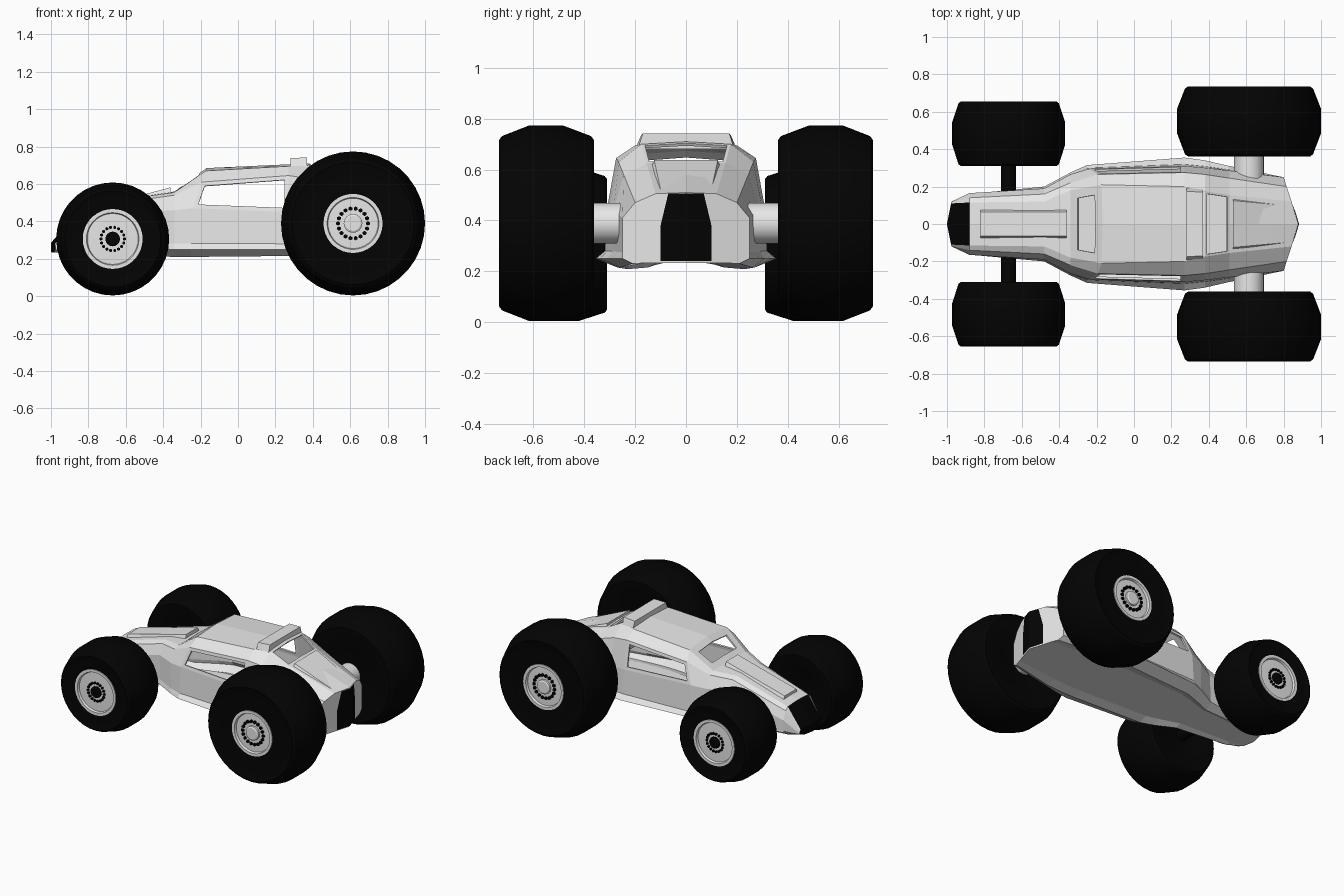
import bpy, bmesh, math
from mathutils import Vector, Matrix

default = bpy.data.objects.get("Cube")
if default:
    bpy.data.objects.remove(default)


def make_material(name, value):
    mat = bpy.data.materials.new(name)
    mat.use_nodes = True
    color = (value, value, value, 1)
    mat.diffuse_color = color
    shader = next(n for n in mat.node_tree.nodes if n.type == "BSDF_PRINCIPLED")
    shader.inputs["Base Color"].default_value = color
    return mat


light_grey = make_material("light_grey", 0.8)
black = make_material("black", 0.001)


def finish(bm, name, materials, smooth=False):
    bmesh.ops.recalc_face_normals(bm, faces=bm.faces[:])
    mesh = bpy.data.meshes.new(name)
    bm.to_mesh(mesh)
    bm.free()
    for mat in materials:
        mesh.materials.append(mat)
    obj = bpy.data.objects.new(name, mesh)
    bpy.context.collection.objects.link(obj)
    if smooth:
        bpy.ops.object.select_all(action="DESELECT")
        obj.select_set(True)
        bpy.context.view_layer.objects.active = obj
        bpy.ops.object.shade_smooth_by_angle(angle=math.radians(25))
    return obj


# Body stations: x, lean, bow, then (half width, height) of
# floor, sill, belt, window top and roof edge, then crown height
stations = [
    (-.95, 0, -.05, (.08, .235), (.10, .245), (.12, .255), (.118, .265), (.11, .28), .285),
    (-.88, 0, 0, (.12, .225), (.16, .25), (.165, .34), (.14, .40), (.115, .42), .425),
    (-.48, 0, 0, (.15, .215), (.2, .25), (.19, .45), (.16, .52), (.12, .535), .54),
    (-.34, 0, 0, (.21, .21), (.275, .25), (.265, .46), (.22, .54), (.18, .555), .56),
    (-.25, .35, 0, (.24, .21), (.315, .25), (.295, .47), (.265, .61), (.21, .67), .685),
    (.27, 0, 0, (.27, .215), (.355, .25), (.31, .45), (.275, .645), (.20, .695), .705),
    (.38, 0, 0, (.27, .215), (.34, .25), (.30, .45), (.265, .63), (.175, .70), .71),
    (.51, 0, 0, (.26, .215), (.31, .25), (.285, .44), (.245, .58), (.155, .625), .63),
    (.80, .06, .075, (.21, .23), (.25, .25), (.25, .41), (.2, .47), (.12, .505), .51),
]


def place(station, y, z):
    x, lean, bow = station[:3]
    return Vector((x + lean * max(0, z - .45) + bow * (1 - abs(y) / .25), y, z))


def build_body():
    bm = bmesh.new()
    rings = []
    for st in stations:
        floor, sill, belt = Vector(st[3]), Vector(st[4]), Vector(st[5])
        # raised centre floor, and ledge on top of the sill
        keel = max(floor.y, .233)
        skirt = (sill.lerp(belt, .8).x, sill.lerp(belt, .15).y)
        half = [(0, keel), (floor.x * .75, keel), st[3], st[4], skirt, *st[5:8], (0, st[8])]
        ring = half + [(-y, z) for y, z in reversed(half[1:-1])]
        rings.append([bm.verts.new(place(st, y, z)) for y, z in ring])
    count = len(rings[0])
    panels = {}
    for s in range(len(rings) - 1):
        for k in range(count):
            n = (k + 1) % count
            face = bm.faces.new((rings[s][k], rings[s][n], rings[s + 1][n], rings[s + 1][k]))
            strip = min(k, count - 1 - k)
            panels.setdefault((s, strip), []).append(face)
            # dark nose panel
            if s == 0 and strip == 7:
                face.material_index = 1
    # nose and tail caps, each split on the centre line
    mid = count // 2
    for ring, shade in ((rings[0], 1), (rings[-1], 0)):
        for part in (ring[:mid + 1], ring[mid:] + ring[:1]):
            bm.faces.new(part).material_index = shade
    bmesh.ops.recalc_face_normals(bm, faces=bm.faces[:])
    # open windscreen, side windows and rear window
    for key, rim in (((3, 7), .048), ((4, 5), .022), ((6, 7), .012)):
        faces = panels[key]
        bmesh.ops.inset_region(bm, faces=faces, thickness=rim, use_even_offset=True)
        bmesh.ops.delete(bm, geom=faces, context="FACES")
    body = finish(bm, "body_shell", [light_grey, black])
    shell = body.modifiers.new("panel_thickness", "SOLIDIFY")
    shell.thickness = .012
    shell.offset = -1


def slab(name, ends, mat):
    # block between two ends: x, base half width, top half width, base z, top z
    bm = bmesh.new()
    loops = []
    for x, wide, narrow, low, high in ends:
        corners = ((-wide, low), (wide, low), (narrow, high), (-narrow, high))
        loops.append([bm.verts.new((x, y, z)) for y, z in corners])
    a, b = loops
    bm.faces.new(a)
    bm.faces.new(b)
    for k in range(4):
        n = (k + 1) % 4
        bm.faces.new((a[k], a[n], b[n], b[k]))
    return finish(bm, name, [mat])


def build_tail_panel():
    bm = bmesh.new()
    tail = stations[-1]
    outline = ((0, .24), (.10, .24), (.10, .38), (.07, .505), (0, .507))
    for side in (-1, 1):
        points = [place(tail, side * y, z) + Vector((.004, 0, 0)) for y, z in outline]
        bm.faces.new([bm.verts.new(p) for p in points])
    bmesh.ops.remove_doubles(bm, verts=bm.verts[:], dist=.0001)
    finish(bm, "tail_panel", [black])


def lathe(name, profile, x, z, side, mat, steps=36):
    # revolve (radius, y) points around the wheel axis
    bm = bmesh.new()
    verts = [bm.verts.new((r, side * y, 0)) for r, y in profile]
    edges = [bm.edges.new(pair) for pair in zip(verts, verts[1:])]
    bmesh.ops.spin(bm, geom=verts + edges, cent=(0, 0, 0), axis=(0, 1, 0),
                   angle=math.tau, steps=steps, use_merge=True)
    bmesh.ops.remove_doubles(bm, verts=bm.verts[:], dist=.0001)
    bmesh.ops.translate(bm, verts=bm.verts[:], vec=(x, 0, z))
    return finish(bm, name, [mat], True)


def bolts(name, x, z, y, ring, size, mat, count=18):
    bm = bmesh.new()
    for k in range(count):
        a = math.tau * k / count
        where = Matrix.Translation((x + ring * math.cos(a), y, z + ring * math.sin(a)))
        bmesh.ops.create_cone(bm, cap_ends=True, segments=6, radius1=size, radius2=size,
                              depth=.016, matrix=where @ Matrix.Rotation(math.pi / 2, 4, "X"))
    finish(bm, name, [mat])


# Profiles as fractions of tyre radius and tyre width
tyre_shape = [(0, .05), (.45, .04), (.5, .02), (.85, 0), (.89, .03), (1, .33),
              (1, .68), (.89, .97), (.85, 1), (.7, .96), (.6, .97)]


def wheel(name, x, radius, inner, outer, rim, hub, axle, hub_mat, axle_mat, side):
    z = radius + .004
    width = outer - inner

    def scaled(points):
        return [(r * radius, inner + t * width) for r, t in points]

    lathe(name + "_tyre", scaled(tyre_shape + [(rim, .95), (rim, .8), (0, .8)]),
          x, z, side, black)
    lathe(name + "_rim", scaled([(rim, .82), (rim, .965), (rim * .88, .965),
                                 (rim * .85, .92), (rim * .5, .925), (0, .925)]),
          x, z, side, light_grey)
    lathe(name + "_hub", scaled([(hub, .9), (hub, .96), (hub * .8, .975), (0, .975)]),
          x, z, side, hub_mat, 16)
    bolts(name + "_bolts", x, z, side * (inner + .93 * width),
          radius * hub * 1.6, radius * .03, black)
    lathe(name + "_axle", [(0, .1), (axle, .1), (axle, inner + .06), (0, inner + .06)],
          x, z, side, axle_mat, 20)


build_body()
build_tail_panel()
slab("hood_panel", [(-.82, .08, .065, .43, .46), (-.36, .08, .065, .545, .582)], light_grey)
slab("roof_bar", [(.28, .20, .175, .68, .738), (.37, .19, .17, .68, .742)], light_grey)
slab("engine_cover", [(.53, .14, .125, .60, .637), (.80, .12, .10, .49, .522)], light_grey)
for label, side in (("right", -1), ("left", 1)):
    wheel("front_" + label, -.67, .302, .31, .655, .53, .13, .04, black, black, side)
    wheel("rear_" + label, .615, .385, .362, .735, .41, .13, .08, light_grey, light_grey, side)
